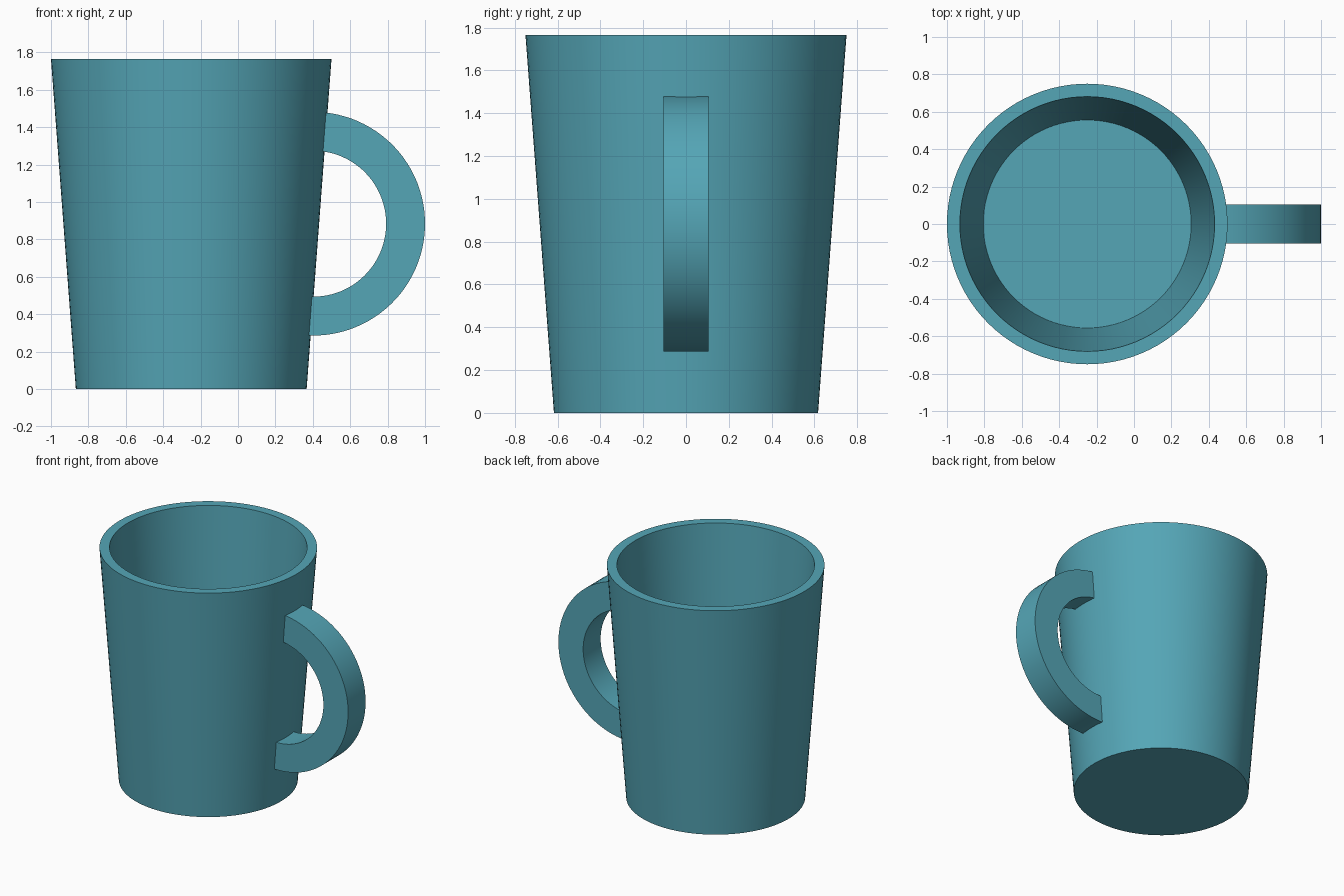
import bpy, bmesh
from math import sin, cos, pi, radians
from mathutils import Matrix

if "Cube" in bpy.data.objects:
    bpy.data.objects.remove(bpy.data.objects["Cube"])

SIDES = 96
CUP_X = -0.25

mat = bpy.data.materials.new("teal")
mat.diffuse_color = (0.09, 0.38, 0.47, 1)
mat.use_nodes = True
mat.node_tree.nodes["Principled BSDF"].inputs["Base Color"].default_value = mat.diffuse_color


def finish(bm, name):
    bmesh.ops.recalc_face_normals(bm, faces=bm.faces)
    mesh = bpy.data.meshes.new(name)
    bm.to_mesh(mesh)
    bm.free()
    mesh.materials.append(mat)
    obj = bpy.data.objects.new(name, mesh)
    bpy.context.collection.objects.link(obj)
    bpy.ops.object.select_all(action='DESELECT')
    obj.select_set(True)
    bpy.context.view_layer.objects.active = obj
    bpy.ops.object.shade_smooth_by_angle(angle=radians(30))
    return obj


def bridge(bm, a, b):
    n = len(a)
    for i in range(n):
        j = (i + 1) % n
        bm.faces.new((a[i], a[j], b[j], b[i]))


# Cup body: tapered wall with rim, inner wall and floor
bm = bmesh.new()
profile = [(0.617, 0.0), (0.75, 1.765), (0.681, 1.765), (0.556, 0.10)]
rings = [[bm.verts.new((CUP_X + r * cos(2 * pi * i / SIDES),
                        r * sin(2 * pi * i / SIDES), z)) for i in range(SIDES)]
         for r, z in profile]
for a, b in zip(rings, rings[1:]):
    bridge(bm, a, b)
bm.faces.new(rings[0])
bm.faces.new(rings[-1])
finish(bm, "cup_body")

# Handle: square section swept round a half ring, ends sunk into the wall
bm = bmesh.new()
cx, cz, r_out, r_in, half_w = 0.402, 0.884, 0.598, 0.39, 0.105
start, end, steps = radians(-94), radians(85), 48
section = [(r_out, -half_w), (r_out, half_w), (r_in, half_w), (r_in, -half_w)]
rings = []
for k in range(steps + 1):
    t = start + (end - start) * k / steps
    rings.append([bm.verts.new((cx + r * cos(t), y, cz + r * sin(t)))
                  for r, y in section])
for a, b in zip(rings, rings[1:]):
    bridge(bm, a, b)
bm.faces.new(rings[0])
bm.faces.new(rings[-1])
finish(bm, "handle")
